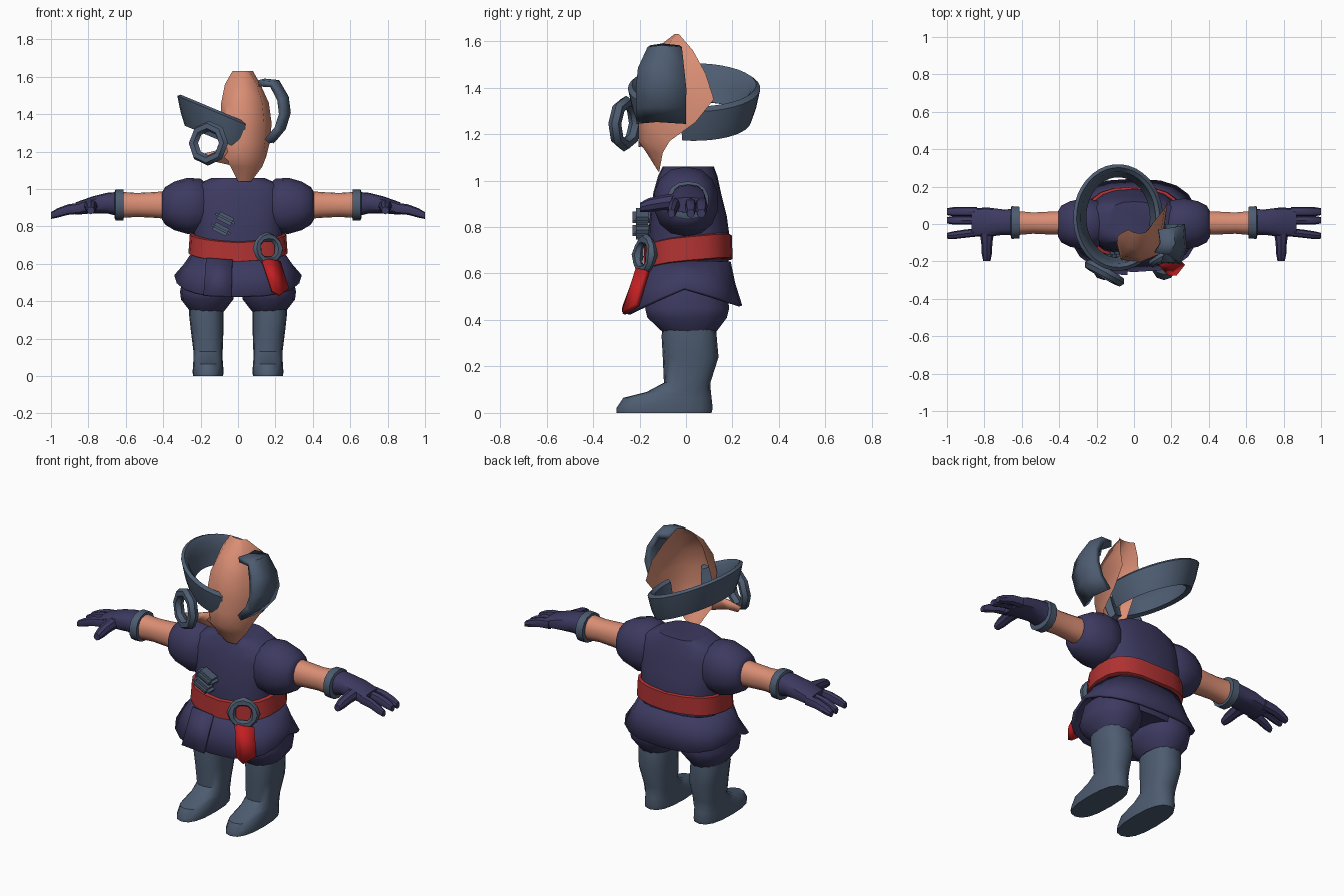
import bpy, bmesh, math
from mathutils import Vector, Matrix


def material(name, rgb):
    m = bpy.data.materials.new(name)
    m.diffuse_color = (*rgb, 1)
    return m


NAVY = material("navy cloth", (0.046, 0.042, 0.118))
STEEL = material("slate blue", (0.075, 0.108, 0.165))
SKIN = material("skin", (0.70, 0.27, 0.175))
BELT = material("belt red", (0.43, 0.032, 0.032))
STRAP = material("strap red", (0.53, 0.014, 0.016))


def finish(name, bm, mat, thick=0, angle=40):
    bmesh.ops.recalc_face_normals(bm, faces=bm.faces)
    me = bpy.data.meshes.new(name)
    bm.to_mesh(me)
    bm.free()
    me.materials.append(mat)
    ob = bpy.data.objects.new(name, me)
    bpy.context.collection.objects.link(ob)
    if thick:
        s = ob.modifiers.new("thickness", "SOLIDIFY")
        s.thickness = thick
        s.offset = 0
    bpy.ops.object.select_all(action='DESELECT')
    ob.select_set(True)
    bpy.context.view_layer.objects.active = ob
    bpy.ops.object.shade_smooth_by_angle(angle=math.radians(angle))
    return ob


def loft(name, rows, mat, ring=True, caps=True, around=False, thick=0, angle=40):
    """Skin a list of point rows; ring closes each row, around joins last to first."""
    bm = bmesh.new()
    vs = [[bm.verts.new(p) for p in r] for r in rows]
    n = len(rows[0])
    for i in range(len(vs) if around else len(vs) - 1):
        a, b = vs[i], vs[(i + 1) % len(vs)]
        for j in range(n if ring else n - 1):
            k = (j + 1) % n
            bm.faces.new((a[j], a[k], b[k], b[j]))
    if ring and caps and not around:
        bm.faces.new(vs[0])
        bm.faces.new(vs[-1])
    return finish(name, bm, mat, thick, angle)


def oval(cx, rx, y0, y1, z, n=20, p=0.75):
    """Horizontal rounded-box ring; z may be a function of the angle."""
    out = []
    for i in range(n):
        t = 2 * math.pi * i / n
        c, s = math.cos(t), math.sin(t)
        out.append((cx + rx * math.copysign(abs(c) ** p, c),
                    (y0 + y1) / 2 + (y1 - y0) / 2 * math.copysign(abs(s) ** p, s),
                    z(t) if callable(z) else z))
    return out


def xring(x, cy, ry, cz, rz, n=14, p=0.9):
    """Ring across the x axis, for arms."""
    return [(x, b, c) for c, b, _ in oval(cz, rz, cy - ry, cy + ry, 0, n, p)]


def torus(name, centre, normal, R, r, mat, seg=8, sides=6, bump=0):
    q = Vector(normal).to_track_quat('Z', 'Y').to_matrix()
    rows = []
    for i in range(seg):
        t = 2 * math.pi * i / seg
        rr = r + (bump if i % 3 == 0 else 0)
        rows.append([Vector(centre) + q @ Vector((
            (R + rr * math.cos(u)) * math.cos(t),
            (R + rr * math.cos(u)) * math.sin(t), rr * math.sin(u)))
            for u in (2 * math.pi * k / sides for k in range(sides))])
    return loft(name, rows, mat, around=True, angle=50)


# Torso
loft("torso", [oval(0, rx, a, b, z) for z, rx, a, b in (
    (0.60, 0.235, -0.16, 0.18), (0.74, 0.24, -0.165, 0.19), (0.85, 0.245, -0.155, 0.175),
    (0.95, 0.26, -0.14, 0.15), (1.02, 0.23, -0.12, 0.135), (1.06, 0.14, -0.10, 0.12))], NAVY)

# Belt, dipping at the front centre
def belt_z(base):
    return lambda t: base + 0.025 * (0.3 + math.sin(t)) + 0.02 * abs(math.cos(t))

loft("belt", [oval(0, r, a, b, belt_z(z)) for z, r, a, b in (
    (0.625, 0.25, -0.17, 0.19), (0.63, 0.265, -0.185, 0.20), (0.73, 0.258, -0.18, 0.198),
    (0.735, 0.24, -0.165, 0.19))], BELT)

# Flared skirt, longer at the front and back than at the sides
def hem_z(t):
    s = math.sin(t)
    return 0.535 - (0.11 if s < 0 else 0.075) * abs(s) ** 0.8

loft("skirt", [oval(0, 0.245, -0.165, 0.185, 0.65),
               oval(0, 0.285, -0.20, 0.205, lambda t: (0.65 + hem_z(t)) / 2),
               oval(0, 0.335, -0.25, 0.235, hem_z)], NAVY, caps=False, thick=0.015)
# Overlapping front flap
loft("skirt_flap", [[(-0.17, -0.177, 0.63), (-0.03, -0.187, 0.62)],
                    [(-0.185, -0.258, 0.43), (-0.035, -0.268, 0.425)]], NAVY,
     ring=False, thick=0.012)
loft("hips", [oval(0, rx, a, b, z) for z, rx, a, b in (
    (0.47, 0.25, -0.15, 0.17), (0.62, 0.23, -0.15, 0.17))], NAVY)

for s, side in ((1, "left"), (-1, "right")):
    # Puffed shorts and boots
    loft(side + "_shorts_leg", [oval(s * 0.165, rx, a, b, z, 14, 0.9) for z, rx, a, b in (
        (0.345, 0.09, -0.10, 0.13), (0.41, 0.14, -0.17, 0.18), (0.45, 0.145, -0.18, 0.19),
        (0.53, 0.13, -0.16, 0.18))], NAVY)
    loft(side + "_boot", [oval(s * c, rx, a, b, z, 16, 0.8) for z, c, rx, a, b in (
        (0, 0.16, 0.08, -0.30, 0.11), (0.02, 0.16, 0.083, -0.30, 0.115),
        (0.065, 0.16, 0.08, -0.27, 0.11), (0.09, 0.16, 0.078, -0.17, 0.107),
        (0.13, 0.16, 0.078, -0.095, 0.105), (0.24, 0.165, 0.087, -0.10, 0.14),
        (0.33, 0.17, 0.092, -0.105, 0.132), (0.39, 0.17, 0.09, -0.10, 0.13))], STEEL)

    # Puffed sleeve, bare arm, cuff
    loft(side + "_sleeve", [xring(s * x, 0, ry, 0.91, rz) for x, ry, rz in (
        (0.16, 0.10, 0.11), (0.20, 0.13, 0.145), (0.27, 0.14, 0.15), (0.34, 0.125, 0.13),
        (0.39, 0.10, 0.10), (0.405, 0.07, 0.075))], NAVY)
    loft(side + "_arm", [xring(s * x, 0.005, ry, 0.915, rz) for x, ry, rz in (
        (0.37, 0.065, 0.075), (0.46, 0.062, 0.068), (0.54, 0.058, 0.064),
        (0.63, 0.066, 0.07))], SKIN)
    loft(side + "_cuff", [xring(s * x, 0.008, ry, 0.915, rz) for x, ry, rz in (
        (0.612, 0.068, 0.07), (0.612, 0.086, 0.082), (0.655, 0.09, 0.082),
        (0.66, 0.07, 0.07))], STEEL)
    # Glove: palm, paired fingers, fore finger, thumb
    loft(side + "_palm", [xring(s * x, cy, ry, cz, rz, 12, 0.75) for x, cy, ry, cz, rz in (
        (0.64, 0.01, 0.07, 0.92, 0.065), (0.70, 0.01, 0.068, 0.925, 0.055),
        (0.78, 0.01, 0.078, 0.915, 0.045), (0.87, 0.01, 0.075, 0.895, 0.033))], NAVY)
    for name, y, w in (("outer_finger", 0.066, 0.026), ("middle_finger", 0.02, 0.024),
                       ("fore_finger", -0.045, 0.022)):
        dy = -0.015 if name == "fore_finger" else 0
        loft(side + "_" + name, [xring(s * x, y + d * dy, w * f, cz, rz, 8) for x, d, f, cz, rz in (
            (0.84, 0, 1, 0.898, 0.03), (0.91, 0.5, 1, 0.89, 0.028),
            (0.965, 1, 0.95, 0.872, 0.025), (1.0, 1.2, 0.7, 0.858, 0.018))], NAVY)
    loft(side + "_thumb", [[(s * (0.787 + w * math.cos(t)), y, z + h * math.sin(t))
                            for t in (math.pi * k / 4 for k in range(8))]
                           for y, w, h, z in ((-0.04, 0.04, 0.035, 0.912), (-0.10, 0.03, 0.032, 0.905),
                                              (-0.16, 0.027, 0.03, 0.895), (-0.197, 0.02, 0.02, 0.885))], NAVY)

# Head shell: front and one cheek, open behind
head_rows = [
    (1.63, (-0.03, -0.03), (0, -0.045), (0.03, -0.05), (0.06, -0.045), (0.08, -0.03)),
    (1.56, (-0.07, -0.05), (-0.03, -0.12), (0.03, -0.14), (0.10, -0.09), (0.12, 0.03)),
    (1.46, (-0.09, -0.07), (-0.06, -0.17), (0.03, -0.19), (0.13, -0.14), (0.165, 0.085)),
    (1.35, (-0.09, -0.11), (-0.07, -0.19), (0.03, -0.205), (0.14, -0.16), (0.18, 0.12)),
    (1.25, (-0.08, -0.15), (-0.05, -0.20), (0.03, -0.205), (0.14, -0.16), (0.17, 0.04)),
    (1.17, (-0.08, -0.18), (-0.04, -0.20), (0.03, -0.205), (0.11, -0.17), (0.15, -0.07)),
    (1.12, (-0.04, -0.16), (-0.01, -0.17), (0.04, -0.17), (0.09, -0.15), (0.13, -0.10)),
    (1.04, (0.0, -0.115), (0.02, -0.12), (0.035, -0.12), (0.05, -0.12), (0.07, -0.115))]
loft("face", [[(x, y, r[0]) for x, y in r[1:]] for r in head_rows], SKIN, ring=False, angle=60)
loft("cheek_flap", [[(-0.06, -0.18, 1.22), (-0.05, -0.17, 1.13)],
                    [(-0.14, -0.20, 1.20), (-0.14, -0.19, 1.15)],
                    [(-0.22, -0.20, 1.18), (-0.20, -0.20, 1.145)]], SKIN, ring=False, thick=0.008)

# Curved side plate over the cheek
loft("side_plate", [[(x - 0.03, a, z), (x, a * 0.6 + b * 0.4, z + 0.008), (x - 0.01, b, z)]
                    for x, z, a, b in (
    (0.14, 1.565, -0.15, -0.03), (0.21, 1.56, -0.16, -0.02), (0.255, 1.48, -0.20, -0.01),
    (0.265, 1.40, -0.21, 0.0), (0.24, 1.32, -0.21, 0.0), (0.185, 1.255, -0.21, 0.0))],
     STEEL, ring=False, thick=0.035)

# Large tilted head band, sweeping almost all the way round
band = []
for i in range(33):
    t = math.radians(-12 + 314 * i / 32)
    row = []
    for dr, dz in ((-0.03, -0.07), (0.0, -0.085), (0.022, -0.02), (0.04, 0.065),
                   (0.022, 0.08), (0.0, 0.06), (-0.012, 0.0)):
        x = -0.085 + (0.20 + dr) * math.cos(t)
        row.append((x, 0.035 + (0.245 + dr) * math.sin(t), 1.30 - 0.42 * x + dz * 0.95))
    band.append(row)
loft("head_band", band, STEEL)
torus("eye_ring", (-0.158, -0.262, 1.245), (-0.48, -0.87, 0.05), 0.092, 0.028, STEEL)

# Chest clip: two slanted bars
for i, (x, z) in enumerate(((-0.068, 0.842), (-0.092, 0.785))):
    bm = bmesh.new()
    bmesh.ops.create_cube(bm, size=1)
    bmesh.ops.scale(bm, vec=(0.115, 0.085, 0.045), verts=bm.verts)
    bmesh.ops.bevel(bm, geom=bm.edges[:], offset=0.016, segments=2, affect='EDGES')
    bmesh.ops.transform(bm, verts=bm.verts, matrix=Matrix.Translation((x, -0.188, z))
                        @ Matrix.Rotation(math.radians(27), 4, 'Y'))
    finish("chest_clip_%d" % (i + 1), bm, STEEL)

# Belt buckle and hanging strap
torus("buckle", (0.16, -0.178, 0.68), (0.45, -0.88, 0.1), 0.066, 0.02, STEEL, seg=12, bump=0.006)
loft("strap", [[(0.125, -0.20, 0.62), (0.172, -0.205, 0.62), (0.22, -0.165, 0.61)],
               [(0.18, -0.262, 0.455), (0.222, -0.266, 0.43), (0.265, -0.21, 0.465)]],
     STRAP, ring=False, thick=0.025, angle=20)
